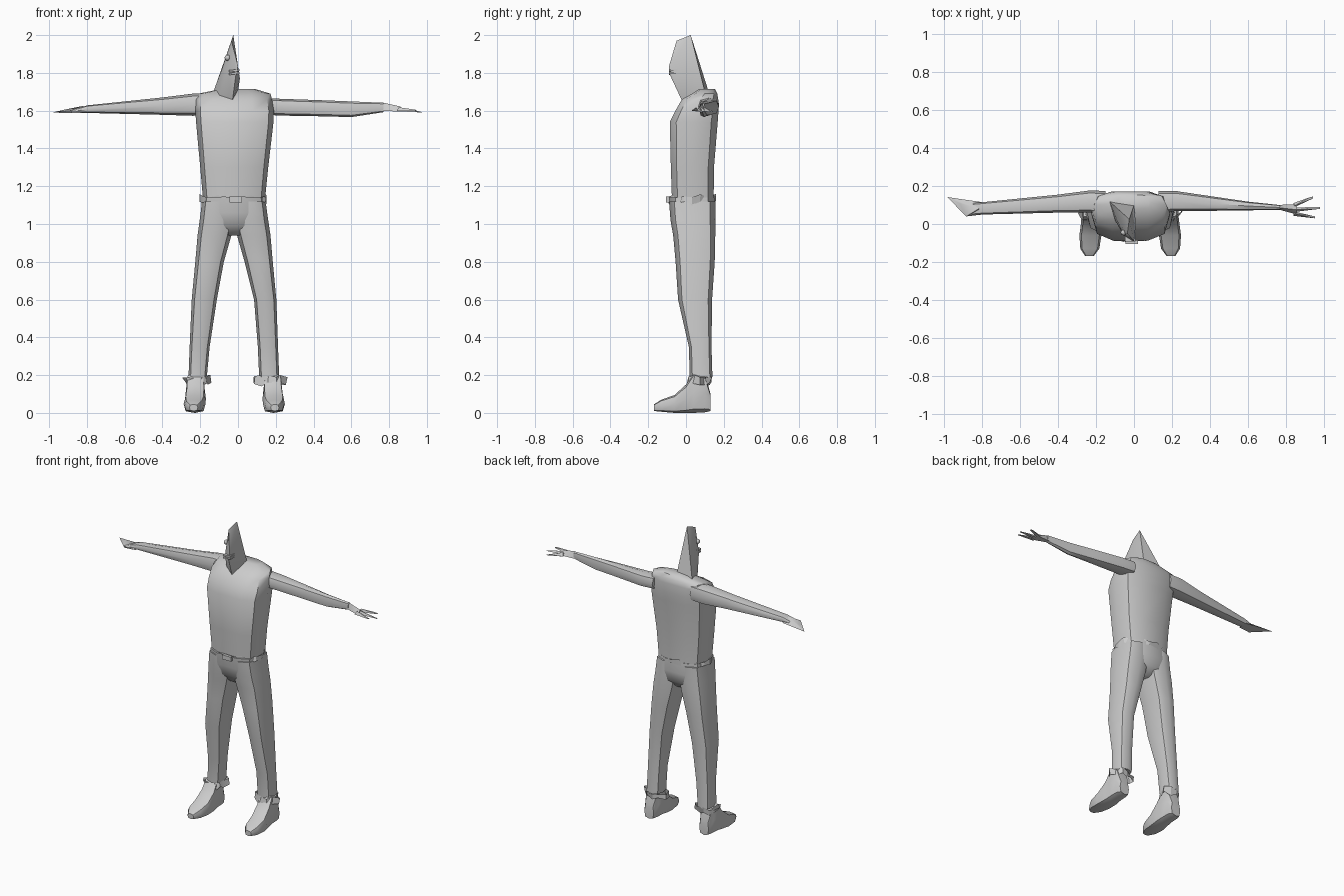
import bpy, bmesh, math, random
from mathutils import Vector

random.seed(4)


def finish(bm, name, angle=45):
    bmesh.ops.recalc_face_normals(bm, faces=bm.faces)
    me = bpy.data.meshes.new(name)
    bm.to_mesh(me)
    bm.free()
    ob = bpy.data.objects.new(name, me)
    bpy.context.collection.objects.link(ob)
    bpy.ops.object.select_all(action='DESELECT')
    ob.select_set(True)
    bpy.context.view_layer.objects.active = ob
    bpy.ops.object.shade_smooth_by_angle(angle=math.radians(angle))
    return ob


def sp(v, e):
    return math.copysign(abs(v) ** e, v) if abs(v) > 1e-6 else 0.0


def loft(name, axis, rings, n=8, e=0.75, angle=45):
    """rings: (position on axis, u min, u max, v min, v max)"""
    bm = bmesh.new()
    loops = []
    for p, u0, u1, v0, v1 in rings:
        loop = []
        for i in range(n):
            a = 2 * math.pi * i / n
            u = (u0 + u1) / 2 + (u1 - u0) / 2 * sp(math.cos(a), e)
            v = (v0 + v1) / 2 + (v1 - v0) / 2 * sp(math.sin(a), e)
            co = {'x': (p, u, v), 'y': (u, p, v), 'z': (u, v, p)}[axis]
            loop.append(bm.verts.new(co))
        loops.append(loop)
    for a, b in zip(loops, loops[1:]):
        for i in range(n):
            j = (i + 1) % n
            bm.faces.new((a[i], a[j], b[j], b[i]))
    bm.faces.new(loops[0])
    bm.faces.new(loops[-1])
    return finish(bm, name, angle)


def hull(name, pts):
    bm = bmesh.new()
    for p in pts:
        bm.verts.new(p)
    bmesh.ops.convex_hull(bm, input=bm.verts)
    return finish(bm, name, 40)


def ragged_band(name, cx, cy, rx, ry, z0, z1, flare, n):
    """crumpled strip of cloth around an oval"""
    bm = bmesh.new()
    lo, hi = [], []
    for i in range(n):
        a = 2 * math.pi * i / n
        for ring, z in ((lo, z0), (hi, z1)):
            k = random.uniform(0, flare)
            ring.append(bm.verts.new((cx + (rx + k) * math.cos(a), cy + (ry + k * .5) * math.sin(a),
                                      z + random.uniform(-.012, .012))))
    for i in range(n):
        j = (i + 1) % n
        bm.faces.new((lo[i], lo[j], hi[j], hi[i]))
    return finish(bm, name, 20)


# shirt body
loft("shirt", 'z', [
    (1.13, -.185, .143, -.078, .15),
    (1.30, -.20, .16, -.084, .152),
    (1.54, -.222, .188, -.09, .172),
    (1.60, -.226, .19, -.06, .176),
    (1.66, -.224, .18, -.025, .174),
    (1.69, -.21, .172, .03, .168),
    (1.715, -.09, .09, .07, .155)], n=10, e=.65)

# sleeves
loft("left_sleeve", 'x', [
    (-.15, .055, .175, 1.575, 1.69),
    (-.24, .06, .176, 1.573, 1.69),
    (-.40, .06, .155, 1.578, 1.67),
    (-.80, .05, .115, 1.588, 1.628),
    (-.86, .045, .11, 1.587, 1.608)], n=8)
loft("right_sleeve", 'x', [
    (.13, .06, .175, 1.58, 1.668),
    (.22, .068, .174, 1.574, 1.663),
    (.45, .07, .14, 1.57, 1.655),
    (.60, .072, .118, 1.566, 1.649),
    (.77, .075, .1, 1.592, 1.642)], n=8)

# hands: a mitten wedge, and a palm with fingers
hull("left_hand", [(-.80, .05, 1.59), (-.80, .115, 1.59), (-.82, .08, 1.625), (-.885, .04, 1.60),
                   (-.92, .11, 1.605), (-.985, .142, 1.59), (-.88, .045, 1.587)])
hull("right_palm", [(.75, .08, 1.60), (.75, .1, 1.60), (.77, .085, 1.642), (.86, .05, 1.595),
                    (.86, .105, 1.597), (.86, .075, 1.622)])
for i, (y0, x1, y1, z1) in enumerate([(.055, .955, .035, 1.60), (.075, .98, .085, 1.59), (.098, .945, .14, 1.592)]):
    hull(f"finger_{i}", [(.84, y0 - .012, 1.597), (.84, y0 + .012, 1.597), (.85, y0, 1.618),
                         (x1, y1 - .005, z1), (x1, y1 + .005, z1), (x1 - .02, y1, z1 + .006)])

# head blade, running from front right to back left
hull("head", [(-.035, -.05, 1.97), (-.025, .025, 2.0),
              (0, -.09, 1.835), (-.01, -.09, 1.80), (.01, 0, 1.77), (-.085, .01, 1.82), (-.055, -.06, 1.80),
              (-.03, -.02, 1.65), (0, .10, 1.70), (-.13, .12, 1.70), (-.10, .02, 1.68)])
bm = bmesh.new()
bmesh.ops.create_uvsphere(bm, u_segments=8, v_segments=6, radius=.016)
bmesh.ops.translate(bm, verts=bm.verts, vec=(-.055, -.045, 1.88))
finish(bm, "eye")
for i, z in enumerate((1.797, 1.812)):
    hull(f"mouth_piece_{i}", [Vector((-.02 + sx * .028, -.068 + sy * .023, z + sz * .005 + sx * .003))
                              for sx in (-1, 1) for sy in (-1, 1) for sz in (-1, 1)])

# trousers
loft("trouser_seat", 'z', [
    (1.14, -.19, .146, -.095, .155),
    (1.06, -.197, .152, -.085, .156),
    (.99, -.19, .145, -.065, .145),
    (.94, -.06, .02, -.03, .10)], n=10, e=.7)
for name, xs in (("left", [(-.19, -.02), (-.203, -.018), (-.214, -.035), (-.226, -.075),
                           (-.245, -.112), (-.256, -.15), (-.262, -.165)]),
                 ("right", [(-.02, .146), (-.022, .16), (-.005, .172), (.035, .184),
                            (.085, .203), (.105, .212), (.112, .218)])):
    ys = [(1.12, -.09, .155), (1.02, -.082, .155), (.94, -.068, .155), (.80, -.055, .152),
          (.60, -.042, .138), (.35, .015, .135), (.19, .02, .14)]
    loft(name + "_trouser_leg", 'z', [(z, x0, x1, y0, y1) for (z, y0, y1), (x0, x1) in zip(ys, xs)], n=8)

# crumpled belt and buckle
ragged_band("belt", -.022, .032, .168, .122, 1.115, 1.15, .015, 18)
hull("buckle", [(x, y, z) for x in (-.045, .02) for y in (-.105, -.085) for z in (1.115, 1.145)])

# shoes and ragged cuffs
for name, s, cx in (("left", -1, -.225), ("right", 1, .185)):
    loft(name + "_shoe", 'y', [
        (-.17, cx + s * .01 - .022, cx + s * .01 + .022, .01, .045),
        (-.13, cx + s * .008 - .05, cx + s * .008 + .05, .006, .07),
        (-.06, cx + s * .005 - .058, cx + s * .005 + .058, 0, .095),
        (.00, cx - .055, cx + .055, 0, .15),
        (.04, cx - .052, cx + .05, 0, .215),
        (.10, cx - .05, cx + .048, .003, .205),
        (.13, cx - .035, cx + .035, .01, .10)], n=8, e=.6)
    ragged_band(name + "_cuff", cx + (.01 if s < 0 else -.015), .075, .048, .05, .15, .19, .045, 11)
